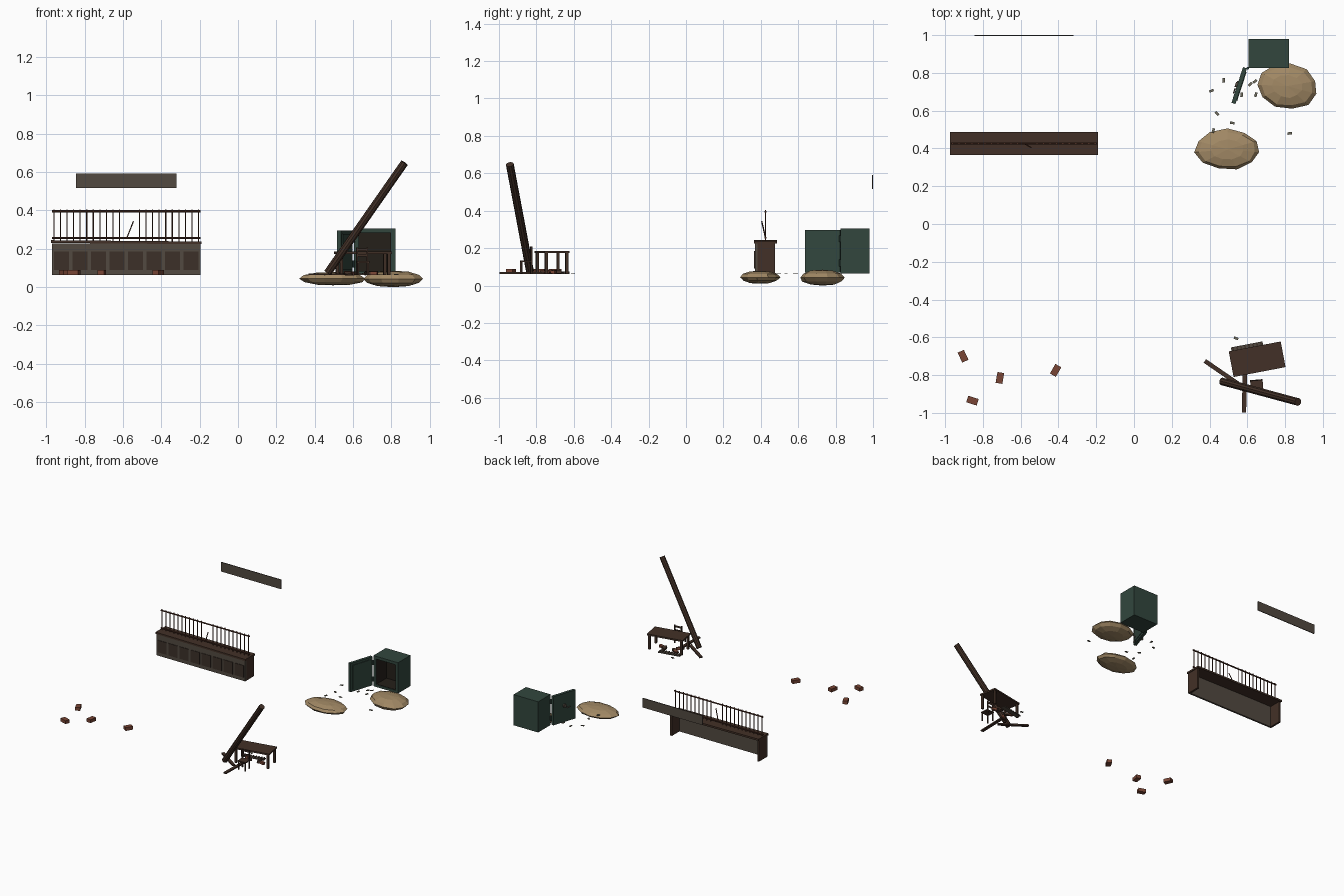
import bpy, math, random
from mathutils import Vector, Matrix

if "Cube" in bpy.data.objects:
    bpy.data.objects.remove(bpy.data.objects["Cube"])

random.seed(4)


def mat(name, r, g, b):
    m = bpy.data.materials.new(name)
    m.diffuse_color = (r, g, b, 1)
    m.use_nodes = True
    m.node_tree.nodes["Principled BSDF"].inputs["Base Color"].default_value = m.diffuse_color
    return m


WOOD = mat("dark_wood", .055, .030, .020)
PANEL = mat("panel_wood", .045, .030, .022)
GREY = mat("weathered_wood", .085, .068, .052)
IRON = mat("rusty_iron", .07, .026, .016)
GREEN = mat("green_steel", .032, .062, .048)
DARK = mat("dark_lining", .018, .014, .010)
TAN = mat("sandy_dust", .36, .25, .13)
BRICK = mat("brick", .19, .06, .035)
PAPER = mat("paper_scrap", .16, .15, .11)


def finish(name, m):
    o = bpy.context.object
    o.name = name
    o.data.materials.append(m)
    return o


def box(name, c, s, m, rz=0, rx=0, ry=0):
    bpy.ops.mesh.primitive_cube_add(size=1, location=c, rotation=(rx, ry, rz))
    bpy.context.object.scale = s
    return finish(name, m)


def rod(name, a, b, r, m, sides=6):
    a, b = Vector(a), Vector(b)
    d = b - a
    bpy.ops.mesh.primitive_cylinder_add(vertices=sides, radius=r, depth=d.length,
        location=(a + b) / 2, rotation=d.to_track_quat('Z', 'Y').to_euler())
    return finish(name, m)


def span(name, x, y, z, m):
    return box(name, [(p[0] + p[1]) / 2 for p in (x, y, z)],
               [p[1] - p[0] for p in (x, y, z)], m)


def place(parts, c, rz):
    # turn a group built around the origin and move it into position
    t = Matrix.Translation(c) @ Matrix.Rotation(rz, 4, 'Z')
    bpy.context.view_layer.update()
    for o in parts:
        o.matrix_world = t @ o.matrix_world


# Counter, open at the back
span("counter_front", (-.97, -.195), (.368, .382), (.062, .228), GREY)
for i, x in enumerate((-.97, -.21)):
    span(f"counter_end_{i}", (x, x + .015), (.368, .475), (.062, .228), WOOD)
box("counter_top", (-.5825, .425, .234), (.785, .122, .014), WOOD, ry=math.radians(.5))
for i in range(8):
    x = -.92 + i * .0965
    span(f"counter_panel_{i}", (x - .039, x + .039), (.364, .369), (.09, .185), PANEL)

# Teller grille with one bent bar
for i, z in enumerate((.256, .395)):
    rod(f"grille_rail_{i}", (-.97, .425, z), (-.195, .425, z), .006, IRON)
for i in range(23):
    x = -.96 + i * .0343
    if i not in (11, 12):
        rod(f"grille_bar_{i}", (x, .425, .238), (x, .425, .405), .0035, IRON)
rod("bent_bar", (-.58, .425, .255), (-.545, .405, .343), .0035, IRON)

# Wall sign board
span("sign_board", (-.845, -.32), (.994, 1.0), (.517, .591), GREY)

# Safe shell with dark lining
X, Y, Z = (.605, .82), (.825, .98), (.064, .306)
span("safe_left", (X[0], .627), Y, Z, GREEN)
span("safe_right", (.798, X[1]), Y, Z, GREEN)
span("safe_top", (.627, .798), Y, (.284, Z[1]), GREEN)
span("safe_bottom", (.627, .798), Y, (Z[0], .082), GREEN)
span("safe_back", (.627, .798), (.958, Y[1]), (.082, .284), GREEN)
span("lining_back", (.628, .797), (.953, .957), (.083, .283), DARK)
span("lining_left", (.6275, .630), (.83, .955), (.083, .283), DARK)
span("lining_right", (.795, .7975), (.83, .955), (.083, .283), DARK)
span("lining_top", (.628, .797), (.83, .955), (.281, .2835), DARK)
span("lining_bottom", (.628, .797), (.83, .955), (.0825, .085), DARK)

# Open door with dial, handle and hinges; local -x is the outside
door = [box("safe_door", (0, -.1, .183), (.022, .198, .226), GREEN),
        box("door_inner_plate", (.012, -.1, .183), (.006, .16, .19), GREEN),
        rod("door_dial", (-.009, -.1, .2), (-.022, -.1, .2), .014, GREY, 12),
        rod("door_handle", (-.016, -.15, .18), (-.016, -.12, .18), .004, GREY)]
place(door, (.588, .828, 0), math.radians(-18))
for i, z in enumerate((.12, .25)):
    rod(f"door_hinge_{i}", (.602, .825, z - .018), (.602, .825, z + .018), .007, GREEN, 8)

# Dust mounds
for i, (c, s, rz) in enumerate([((.495, .395, .044), (.175, .108, .036), 0),
                                ((.81, .73, .043), (.165, .122, .043), -.15)]):
    bpy.ops.mesh.primitive_uv_sphere_add(segments=11, ring_count=6, radius=1, location=c,
                                         rotation=(0, 0, rz))
    o = finish(f"dust_mound_{i}", TAN)
    o.scale = s
    for v in o.data.vertices:
        v.co *= 1 + random.uniform(-.05, .03)

# Scattered scraps by the safe
for i, (x, y) in enumerate([(.41, .705), (.475, .76), (.44, .585), (.42, .495), (.52, .535),
                            (.57, .685), (.64, .755), (.645, .685), (.825, .48), (.55, .745),
                            (.615, .74), (.54, -.605)]):
    box(f"scrap_{i}", (x, y, .066), (.024, .013, .004), PAPER, rz=random.uniform(0, 3.1))

# Fallen beam and floor planks
rod("fallen_beam", (.468, -.834, .075), (.868, -.942, .648), .021, WOOD, 10)
for i, (a, b) in enumerate([((.375, -.725), (.56, -.852)), ((.588, -.76), (.582, -.998))]):
    a, b = Vector(a), Vector(b)
    c = (a + b) / 2
    box(f"floor_plank_{i}", (c.x, c.y, .067), ((b - a).length, .023, .01), WOOD,
        rz=math.atan2(b.y - a.y, b.x - a.x))

# Desk
desk = [box("desk_top", (0, 0, .179), (.28, .138, .012), WOOD)]
for sx in (-1, 1):
    for sy in (-1, 1):
        desk.append(box("desk_leg", (sx * .126, sy * .056, .118), (.015, .015, .11), WOOD))
# Low wreckage under the desk
desk.append(box("fallen_drawer", (-.04, .07, .066), (.17, .035, .008), GREY))
for i in range(8):
    desk.append(box(f"drawer_slat_{i}", (-.115 + i * .0215, .07, .072), (.008, .032, .005), PANEL))
for i in range(7):
    desk.append(box(f"rubble_{i}", (random.uniform(-.11, .06), random.uniform(-.04, .05), .072),
                    (.034, .022, .018), BRICK if i % 2 else WOOD,
                    rz=random.uniform(0, 3), rx=random.uniform(-.2, .2)))
place(desk, (.652, -.716, 0), math.radians(10.8))

# Chair, its back toward the desk
chair = [box("chair_seat", (0, 0, .131), (.066, .062, .008), WOOD)]
for sx in (-.027, .027):
    chair.append(box("chair_front_leg", (sx, -.026, .096), (.008, .008, .065), WOOD))
    chair.append(box("chair_back_post", (sx, .027, .135), (.008, .008, .145), WOOD))
for z in (.165, .195):
    chair.append(box("chair_back_slat", (0, .027, z), (.05, .005, .013), WOOD))
place(chair, (.65, -.855, 0), math.radians(5))

# Loose bricks
for i, (x, y, a) in enumerate([(-.905, -.70, 115), (-.71, -.815, 80),
                               (-.415, -.775, 60), (-.855, -.935, -18)]):
    box(f"loose_brick_{i}", (x, y, .075), (.058, .036, .026), BRICK, rz=math.radians(a))
